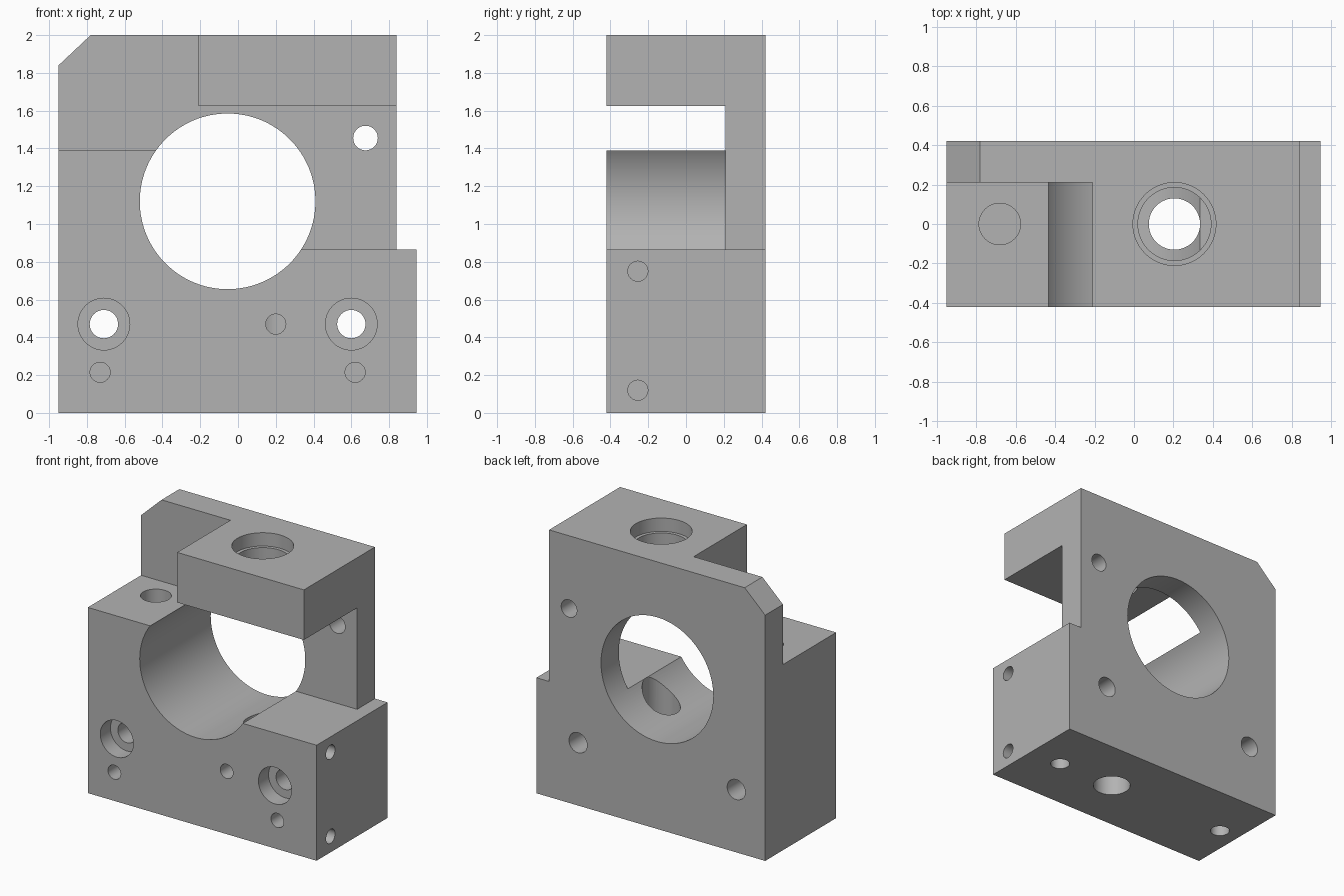
import bpy
import bmesh
import math
from mathutils import Matrix, Vector

default_cube = bpy.data.objects.get("Cube")
if default_cube:
    bpy.data.objects.remove(default_cube, do_unlink=True)

FRONT, BACK, PLATE_FRONT = -0.42, 0.42, 0.21
BEYOND = 0.1  # how far cutters reach past a surface


def add_object(name, bm):
    mesh = bpy.data.meshes.new(name)
    bmesh.ops.recalc_face_normals(bm, faces=bm.faces)
    bm.to_mesh(mesh)
    bm.free()
    obj = bpy.data.objects.new(name, mesh)
    bpy.context.collection.objects.link(obj)
    return obj


def prism(name, outline, y_start, y_end):
    """Extrude an outline in the x-z plane along y."""
    bm = bmesh.new()
    face = bm.faces.new([bm.verts.new((x, y_start, z)) for x, z in outline])
    extruded = bmesh.ops.extrude_face_region(bm, geom=[face])["geom"]
    moved = [item for item in extruded if isinstance(item, bmesh.types.BMVert)]
    bmesh.ops.translate(bm, verts=moved, vec=(0, y_end - y_start, 0))
    return add_object(name, bm)


def cut(body, cutter):
    """Subtract the cutter from the body and remove it."""
    cutter.hide_render = True
    modifier = body.modifiers.new("cut", "BOOLEAN")
    modifier.operation = "DIFFERENCE"
    modifier.solver = "EXACT"
    modifier.object = cutter
    bpy.context.view_layer.objects.active = body
    bpy.ops.object.modifier_apply(modifier=modifier.name)
    bpy.data.objects.remove(cutter, do_unlink=True)


def drill(body, mouth, direction, radius, depth, segments=48):
    """Drill a round hole from its mouth into the body."""
    direction = Vector(direction)
    centre = Vector(mouth) + direction * (depth - BEYOND) / 2
    turn = direction.to_track_quat("Z", "Y").to_matrix().to_4x4()
    bm = bmesh.new()
    bmesh.ops.create_cone(bm, cap_ends=True, segments=segments,
                          radius1=radius, radius2=radius,
                          depth=depth + BEYOND,
                          matrix=Matrix.Translation(centre) @ turn)
    cut(body, add_object("hole_cutter", bm))


INWARD, DOWN, UP, LEFTWARD = (0, 1, 0), (0, 0, -1), (0, 0, 1), (-1, 0, 0)
THROUGH = BACK - FRONT + BEYOND

# Block with a stepped side and a chamfered top corner
body = prism("bearing_block",
             [(-0.95, 0), (0.945, 0), (0.945, 0.865), (0.84, 0.865),
              (0.84, 2), (-0.78, 2), (-0.95, 1.84)], FRONT, BACK)

# Stepped opening in front of the back plate, leaving the top arm
cut(body, prism("opening_cutter",
                [(-1.1, 1.39), (-0.055, 1.39), (-0.055, 0.865), (1.1, 0.865),
                 (1.1, 1.625), (-0.21, 1.625), (-0.21, 2.1), (-1.1, 2.1)],
                FRONT - BEYOND, PLATE_FRONT))

# Large bore
drill(body, (-0.055, FRONT, 1.12), INWARD, 0.465, THROUGH, segments=128)

# Counterbored mounting holes
for x in (-0.71, 0.6):
    drill(body, (x, FRONT, 0.47), INWARD, 0.137, 0.12)
    drill(body, (x, FRONT, 0.47), INWARD, 0.075, THROUGH)

# Small screw holes in the front
for x, z in ((-0.73, 0.215), (0.62, 0.215), (0.2, 0.47)):
    drill(body, (x, FRONT, z), INWARD, 0.053, 0.32)

# Small screw holes in the left side
for z in (0.12, 0.75):
    drill(body, (0.945, -0.255, z), LEFTWARD, 0.053, 0.25)

# Hole through the back plate
drill(body, (0.675, PLATE_FRONT, 1.455), INWARD, 0.065, BACK)

# Stepped hole through the top arm
drill(body, (0.205, 0, 2), DOWN, 0.21, 0.1, segments=64)
drill(body, (0.205, 0, 2), DOWN, 0.185, 0.5, segments=64)

# Rod hole from the bore to the underside
drill(body, (0.205, 0, 0), UP, 0.13, 1)

# Blind holes in the column top and in the underside
drill(body, (-0.68, 0, 1.39), DOWN, 0.105, 0.5)
for x in (-0.79, 0.68):
    drill(body, (x, 0, 0), UP, 0.067, 0.25)

# One plain metal grey
grey = bpy.data.materials.new("metal_grey")
colour = (0.45, 0.45, 0.45, 1)
grey.use_nodes = True
grey.diffuse_color = colour
for node in grey.node_tree.nodes:
    if node.type == "BSDF_PRINCIPLED":
        node.inputs["Base Color"].default_value = colour
body.data.materials.clear()
body.data.materials.append(grey)
for face in body.data.polygons:
    face.material_index = 0

# Smooth hole walls, sharp edges elsewhere
bpy.ops.object.select_all(action="DESELECT")
body.select_set(True)
bpy.context.view_layer.objects.active = body
bpy.ops.object.shade_smooth_by_angle(angle=math.radians(30))
